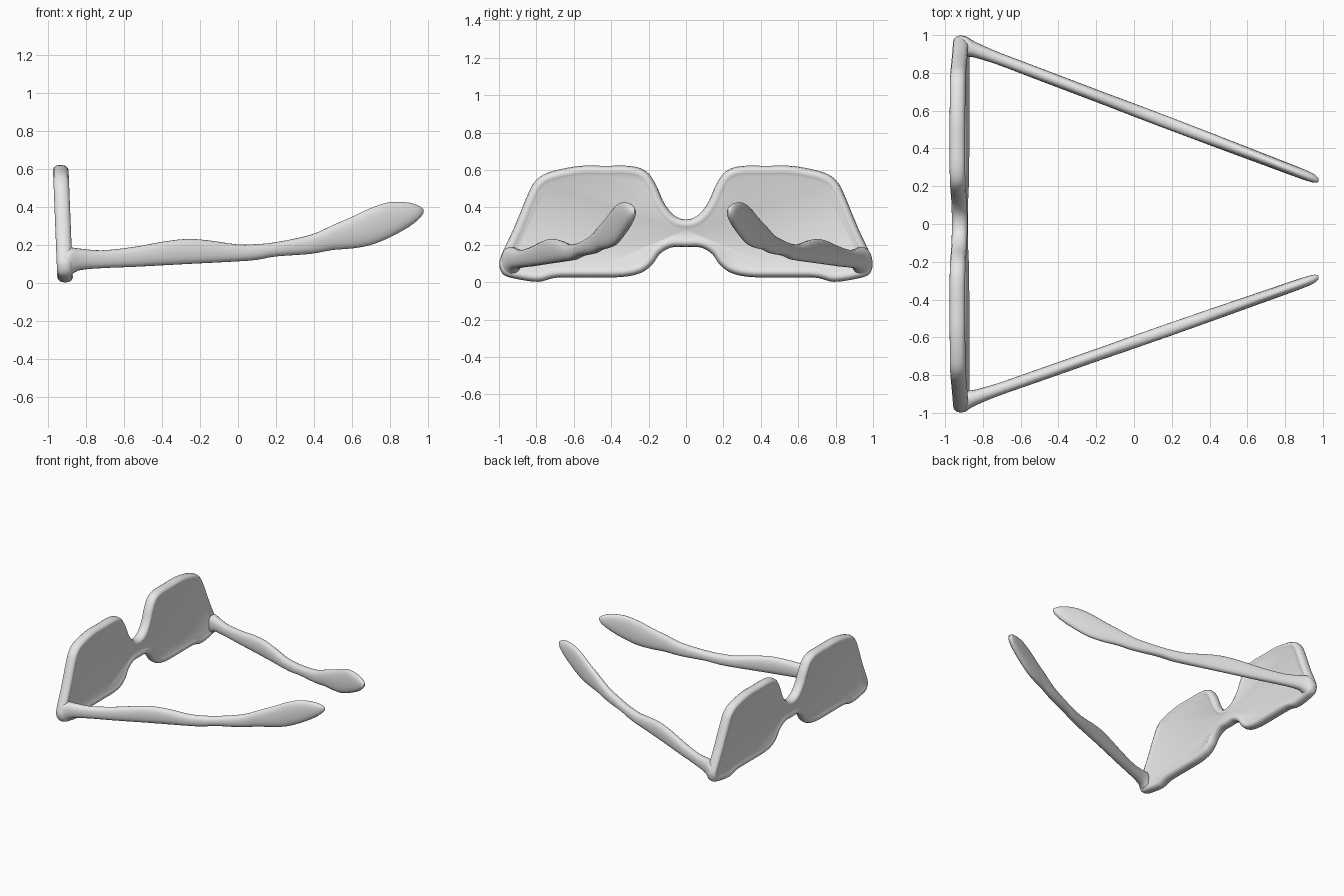
import bpy, bmesh, math
from mathutils import Vector

if "Cube" in bpy.data.objects:
    bpy.data.objects.remove(bpy.data.objects["Cube"])

grey = bpy.data.materials.new("plain grey")
grey.diffuse_color = (0.8, 0.8, 0.8, 1)
grey.use_nodes = True
grey.node_tree.nodes["Principled BSDF"].inputs["Base Color"].default_value = grey.diffuse_color


def spline(pts, steps, closed=False):
    """Catmull-Rom interpolation through a short list of points."""
    p = [Vector(q) for q in pts]
    n = len(p)
    get = (lambda i: p[i % n]) if closed else (lambda i: p[max(0, min(n - 1, i))])
    out = []
    for i in range(n if closed else n - 1):
        a, b, c, d = get(i - 1), get(i), get(i + 1), get(i + 2)
        for s in range(steps):
            t = s / steps
            out.append(0.5 * (2 * b + (c - a) * t + (2 * a - 5 * b + 4 * c - d) * t * t
                              + (3 * b - a - 3 * c + d) * t ** 3))
    return out if closed else out + [p[-1]]


def loft(name, rings):
    """Skin closed rings of points and cap both ends."""
    bm = bmesh.new()
    vs = [[bm.verts.new(v) for v in r] for r in rings]
    n = len(vs[0])
    for a, b in zip(vs, vs[1:]):
        for i in range(n):
            j = (i + 1) % n
            bm.faces.new((a[i], a[j], b[j], b[i]))
    bm.faces.new(vs[0][::-1])
    bm.faces.new(vs[-1])
    bmesh.ops.recalc_face_normals(bm, faces=bm.faces)
    mesh = bpy.data.meshes.new(name)
    bm.to_mesh(mesh)
    bm.free()
    mesh.materials.append(grey)
    ob = bpy.data.objects.new(name, mesh)
    bpy.context.collection.objects.link(ob)
    bpy.ops.object.select_all(action='DESELECT')
    bpy.context.view_layer.objects.active = ob
    ob.select_set(True)
    bpy.ops.object.shade_smooth_by_angle(angle=math.radians(50))
    return ob


# Front frame: one half of the outline (y, z), mirrored, with a raised rounded rim
half = [(0.06, 0.355), (0.115, 0.42), (0.16, 0.52), (0.21, 0.59), (0.29, 0.62),
        (0.43, 0.622), (0.58, 0.62), (0.74, 0.585), (0.81, 0.535), (0.85, 0.46),
        (0.92, 0.29), (0.985, 0.15), (0.998, 0.09), (0.975, 0.04), (0.91, 0.018),
        (0.79, 0.002), (0.69, 0.024), (0.50, 0.026), (0.34, 0.028), (0.24, 0.05),
        (0.18, 0.095), (0.14, 0.15), (0.08, 0.185)]
outline = spline([(0, 0.336)] + half + [(0, 0.187)]
                 + [(-y, z) for y, z in reversed(half)], 5, closed=True)
count = len(outline)
inward = []
for i in range(count):
    t = (outline[(i + 2) % count] - outline[i - 2]).normalized()
    inward.append(Vector((t.y, -t.x)))

# Rim section: (inset from the edge, offset through the thickness)
side = [(0.054, 0.030), (0.042, 0.036), (0.028, 0.041), (0.014, 0.036), (0.004, 0.022)]
section = [(a, -b) for a, b in side] + [(0, 0)] + side[::-1]
rings = []
for inset, off in section:
    ring = []
    for p, n in zip(outline, inward):
        q = p + n * inset
        ring.append((-0.911 - 0.04 * q.y + off, q.x, q.y))
    rings.append(ring)
loft("front_frame_with_lenses", rings)

# Temple arms: (x, lower z, upper z, half width), flaring at hinge and ear tip
arm = [(-0.945, 0.06, 0.11, 0.015), (-0.93, 0.035, 0.15, 0.038), (-0.89, 0.035, 0.185, 0.052),
       (-0.84, 0.066, 0.182, 0.042), (-0.72, 0.078, 0.172, 0.034), (-0.55, 0.085, 0.19, 0.034),
       (-0.40, 0.093, 0.217, 0.034), (-0.27, 0.10, 0.232, 0.034), (-0.15, 0.106, 0.224, 0.034),
       (0.0, 0.114, 0.203, 0.035), (0.1, 0.122, 0.205, 0.035), (0.2, 0.14, 0.215, 0.035),
       (0.38, 0.153, 0.253, 0.034), (0.5, 0.174, 0.305, 0.033), (0.6, 0.182, 0.348, 0.032),
       (0.7, 0.20, 0.395, 0.031), (0.8, 0.24, 0.426, 0.030), (0.9, 0.295, 0.424, 0.028),
       (0.955, 0.338, 0.406, 0.022), (0.978, 0.368, 0.388, 0.008)]
stations = spline([(x, lo, hi, w) for x, lo, hi, w in arm], 3)
SIDES = 20
for name, y0, y1 in (("left_temple_arm", 0.945, 0.235), ("right_temple_arm", -0.94, -0.285)):
    rings = []
    for x, lo, hi, w in stations:
        y = y0 + (y1 - y0) * (x + 0.9) / 1.87
        ring = []
        for k in range(SIDES):
            a = 2 * math.pi * k / SIDES
            c, s = math.cos(a), math.sin(a)
            # slightly squared oval section
            ring.append((x, y + w * math.copysign(abs(c) ** 0.85, c),
                         (lo + hi) / 2 + (hi - lo) / 2 * math.copysign(abs(s) ** 0.85, s)))
        rings.append(ring)
    loft(name, rings)
